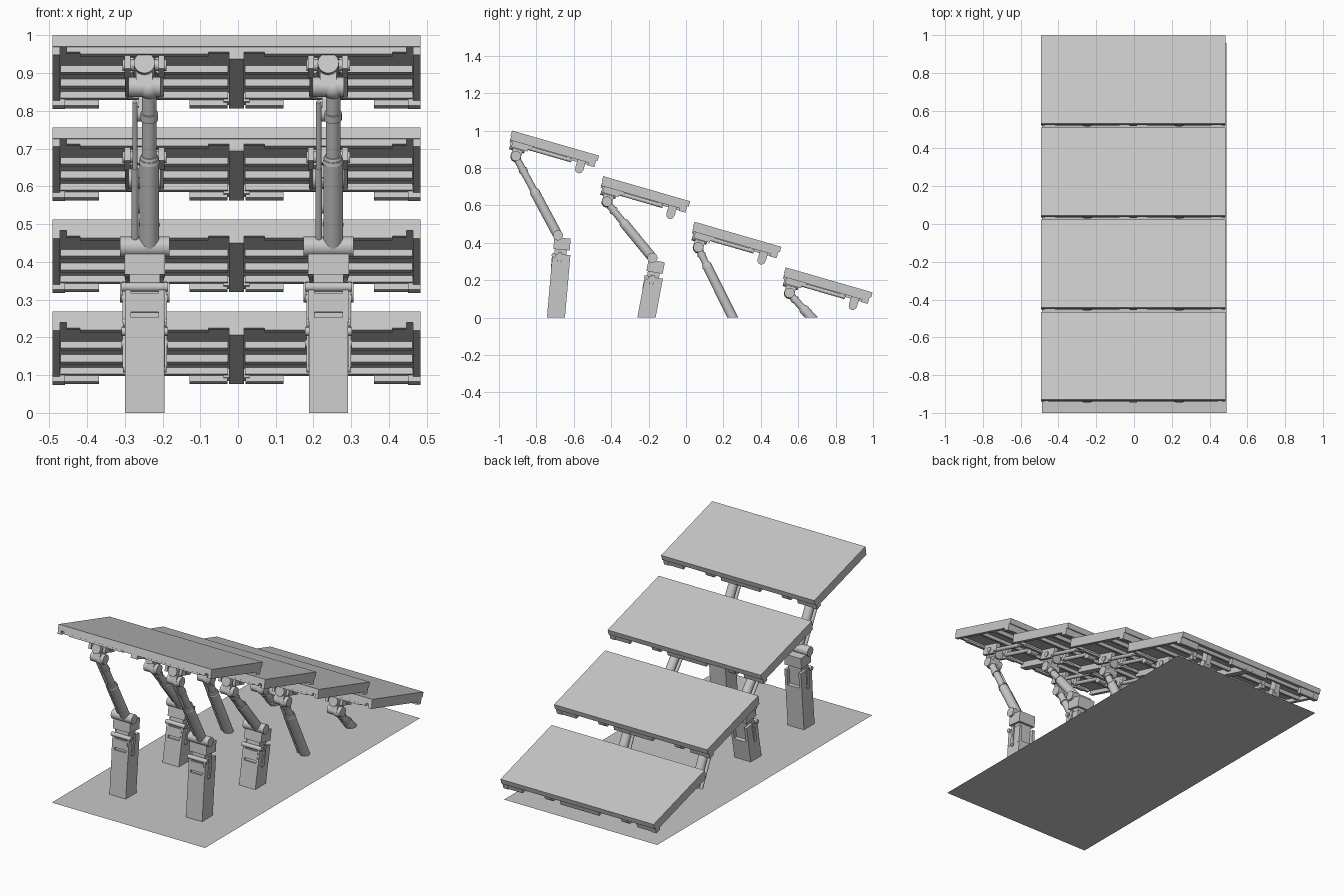
import bpy, bmesh, math
from mathutils import Matrix, Vector

if "Cube" in bpy.data.objects:
    bpy.data.objects.remove(bpy.data.objects["Cube"])

grey = bpy.data.materials.new("plain_grey")
grey.diffuse_color = (0.58, 0.58, 0.58, 1)
grey.use_nodes = True
grey.node_tree.nodes["Principled BSDF"].inputs["Base Color"].default_value = grey.diffuse_color

TILT = math.radians(16.1)


def finish(bm, name, smooth=False):
    # trim anything below the ground, then make the object
    if min(v.co.z for v in bm.verts) < -0.001:
        bmesh.ops.bisect_plane(bm, geom=bm.verts[:] + bm.edges[:] + bm.faces[:],
                               plane_co=(0, 0, 0), plane_no=(0, 0, 1), clear_inner=True)
    if not bm.verts:
        bm.free()
        return
    me = bpy.data.meshes.new(name)
    bm.to_mesh(me)
    bm.free()
    ob = bpy.data.objects.new(name, me)
    bpy.context.collection.objects.link(ob)
    me.materials.append(grey)
    if smooth:
        bpy.ops.object.select_all(action='DESELECT')
        ob.select_set(True)
        bpy.context.view_layer.objects.active = ob
        bpy.ops.object.shade_smooth_by_angle()


def box(name, M, lo, hi):
    lo, hi = Vector(lo), Vector(hi)
    S = Matrix.Diagonal((*(hi - lo), 1))
    bm = bmesh.new()
    bmesh.ops.create_cube(bm, size=1, matrix=M @ Matrix.Translation((lo + hi) / 2) @ S)
    finish(bm, name)


def tube(name, p, q, r, r2=None, M=Matrix()):
    p, q = M @ Vector(p), M @ Vector(q)
    d = q - p
    R = d.to_track_quat('Z', 'Y').to_matrix().to_4x4()
    bm = bmesh.new()
    bmesh.ops.create_cone(bm, cap_ends=True, segments=24, radius1=r, radius2=r2 or r,
                          depth=d.length, matrix=Matrix.Translation((p + q) / 2) @ R)
    finish(bm, name, True)


def ball(name, c, r):
    bm = bmesh.new()
    bmesh.ops.create_uvsphere(bm, u_segments=20, v_segments=12, radius=r,
                              matrix=Matrix.Translation(c))
    finish(bm, name, True)


def panel(P):
    # top plate and rim
    box("panel_plate", P, (-.488, 0, -.03), (.488, .484, 0))
    box("front_rim", P, (-.45, .004, -.045), (.45, .022, -.03))
    for s in (-1, 1):
        a, b = sorted((s * .488, s * .468))
        box("side_rail", P, (a, .004, -.052), (b, .47, -.03))
        a, b = sorted((s * .488, s * .455))
        box("side_rail_foot", P, (a, .44, -.066), (b, .476, -.03))
        # each half has its own frame
        c = s * .244
        a, b = c - .222, c + .222
        box("front_rim_step", P, (c - .17, .003, -.05), (c + .17, .03, -.04))
        for u, depth in ((.185, .048), (.31, .05), (.43, .048)):
            box("cross_bar", P, (a, u, -depth), (b, u + .022, -.03))
        for t in (-1, 1):
            box("rear_tab", P, (c + t * .17 - .05, .448, -.064), (c + t * .17 + .05, .474, -.03))
            # rods beside the mount
            x = c + t * .04
            tube("slide_rod", (x, .1, -.065), (x, .35, -.065), .011, M=P)
            for u in (.12, .33):
                box("rod_mount", P, (x - .012, u - .012, -.07), (x + .012, u + .012, -.03))
    box("centre_beam", P, (-.02, .004, -.064), (.02, .474, -.03))
    box("centre_beam_flange", P, (-.035, .44, -.055), (.035, .474, -.03))


def mount(P, cx):
    # upper joint and rear peg below a panel
    x = cx + .003
    tube("joint_barrel", (x, .012, -.072), (x, .095, -.072), .028, M=P)
    box("joint_block", P, (x - .022, .03, -.13), (x + .022, .085, -.07))
    tube("joint_axle", (x - .042, .058, -.125), (x + .042, .058, -.125), .027, M=P)
    for s in (-1, 1):
        box("joint_plate", P, (x + s * .045 - .008, .02, -.085), (x + s * .045 + .008, .11, -.03))
    tube("cross_axle", (x - .058, .07, -.062), (x + .058, .07, -.062), .015, M=P)
    box("peg_block", P, (x - .016, .38, -.1), (x + .016, .425, -.03))
    tube("peg", (x - .024, .402, -.1), (x + .024, .402, -.1), .021, M=P)


def arm(top, pivot, thin, cx):
    # telescoping arm with a thin side rod
    d = (pivot - top).normalized()
    o = Vector((cx + .012, 0, 0))
    a, b = top + o, pivot + o
    tube("arm_neck", a, a + d * thin, .019)
    tube("arm_collar", a + d * (thin * .35), a + d * (thin * .45), .023)
    tube("arm_sleeve", a + d * thin, b, .026)
    tube("arm_sleeve_ring", a + d * (thin - .008), a + d * (thin + .012), .022, .028)
    ball("arm_ball", a, .029)
    o = Vector((cx - .026, 0, 0))
    tube("side_rod", top + o + d * .04, pivot + o, .007)
    tube("side_rod_sleeve", top + o + d * (thin + .03), pivot + o, .009)


def foot(pivot, lean, cx):
    # leaning post with hinge head, measured down from the pivot
    F = Matrix.Translation(pivot + Vector((cx, 0, 0))) @ Matrix.Rotation(-lean, 4, 'X')
    tube("hinge_barrel", (-.066, 0, 0), (.066, 0, 0), .027, M=F)
    box("hinge_head", F, (-.054, -.018, -.075), (.054, .07, -.012))
    box("hinge_neck", F, (-.04, -.01, -.2), (.04, .055, -.07))
    box("foot_post", F, (-.052, -.02, -.7), (.052, .076, -.19))
    for s in (-1, 1):
        box("foot_cheek", F, (s * .045 - .008, -.02, -.2), (s * .045 + .008, .076, -.1))
        tube("cheek_bolt", (s * .05, .02, -.2), (s * .058, .02, -.2), .013, M=F)
        box("cheek_slot_bar", F, (s * .055 - .004, .01, -.2), (s * .055 + .004, .03, -.09))
    tube("foot_pin", (-.062, -.012, -.108), (.062, -.012, -.108), .012, M=F)
    tube("foot_pin", (-.062, .02, -.135), (.062, .02, -.135), .011, M=F)
    box("neck_step", F, (-.044, -.022, -.175), (.044, 0, -.125))


# base sheet
bm = bmesh.new()
bm.faces.new([bm.verts.new(c) for c in
              ((-.487, -1, 0), (.49, -1, 0), (.49, .957, 0), (-.487, .957, 0))])
finish(bm, "ground_sheet")

# four rows: pivot y, pivot z, neck length, foot lean
rows = [(-.685, .44, .21, 5), (-.18, .32, .14, 10.6), (.27, -.04, .10, None), (.79, -.13, .11, None)]
for i, (py, pz, thin, lean) in enumerate(rows):
    P = Matrix.Translation((-.004, -.93 + .4875 * i, 1 - .2437 * i)) @ Matrix.Rotation(-TILT, 4, 'X')
    panel(P)
    top = P @ Vector((.004, .058, -.129))
    for cx in (-.247, .24):
        mount(P, cx)
        pivot = Vector((0, py, pz))
        arm(top, pivot, thin, cx)
        if lean is not None:
            foot(pivot, math.radians(lean), cx)
